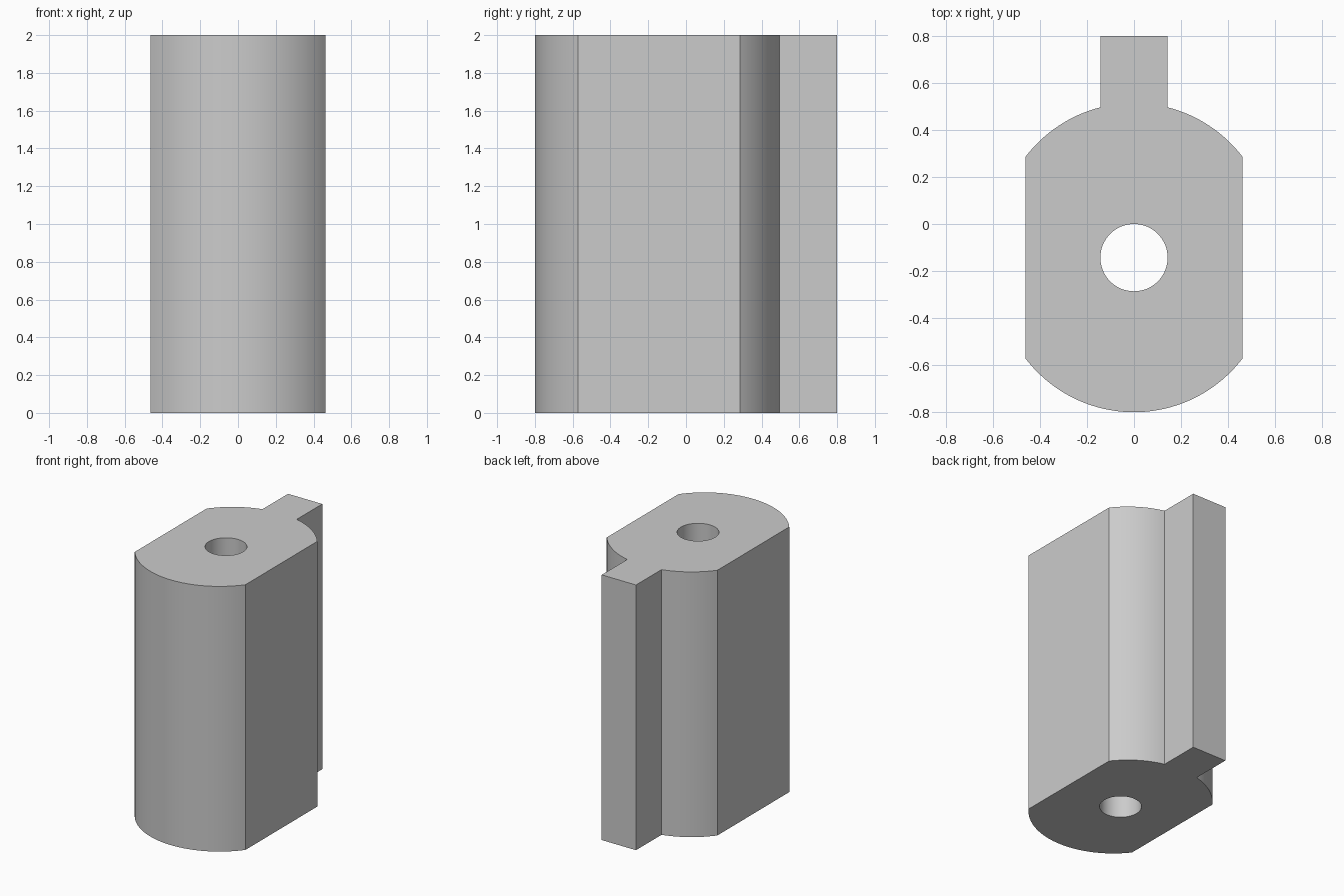
import bpy
import bmesh
from math import asin, sin, cos, pi, radians

cube = bpy.data.objects.get("Cube")
if cube:
    bpy.data.objects.remove(cube, do_unlink=True)

HEIGHT = 2.0
MID_Y = -0.143        # centre of the body and its bore
HALF_WIDTH = 0.462    # flat sides
ARC_RADIUS = 0.58     # rounded front and back
BODY_HALF = 0.657     # body half depth
KEY_HALF = 0.143      # half width of the back key
KEY_END = 0.8
BORE_RADIUS = 0.143


def arc(centre_y, start, end, steps):
    """Points on an arc, with angles measured from +y towards +x."""
    angles = [start + (end - start) * i / steps for i in range(steps + 1)]
    return [(ARC_RADIUS * sin(a), centre_y + ARC_RADIUS * cos(a)) for a in angles]


# Outer profile: right half from the key round to the front, then mirrored
offset = BODY_HALF - ARC_RADIUS
corner = asin(HALF_WIDTH / ARC_RADIUS)
half = [(KEY_HALF, KEY_END)]
half += arc(MID_Y + offset, asin(KEY_HALF / ARC_RADIUS), corner, 16)
half += arc(MID_Y - offset, pi - corner, pi, 24)
outline = half + [(-x, y) for x, y in reversed(half[:-1])]

# Bore profile
bore = [(BORE_RADIUS * cos(2 * pi * i / 64), MID_Y + BORE_RADIUS * sin(2 * pi * i / 64))
        for i in range(64)]

# Fill between the two loops and extrude upwards
bm = bmesh.new()
edges = []
for loop in (outline, bore):
    verts = [bm.verts.new((x, y, 0)) for x, y in loop]
    edges += [bm.edges.new((v, verts[i - 1])) for i, v in enumerate(verts)]
bmesh.ops.triangle_fill(bm, edges=edges, use_beauty=True)
result = bmesh.ops.extrude_face_region(bm, geom=bm.faces[:], use_keep_orig=True)
top = [g for g in result["geom"] if isinstance(g, bmesh.types.BMVert)]
bmesh.ops.translate(bm, verts=top, vec=(0, 0, HEIGHT))
bmesh.ops.recalc_face_normals(bm, faces=bm.faces[:])
mesh = bpy.data.meshes.new("keyed_body")
bm.to_mesh(mesh)
bm.free()

# Material
grey = bpy.data.materials.new("light grey")
grey.use_nodes = True
colour = (0.6, 0.6, 0.6, 1)
grey.diffuse_color = colour
grey.node_tree.nodes["Principled BSDF"].inputs["Base Color"].default_value = colour
mesh.materials.append(grey)

# Object with smooth arcs and sharp corners
body = bpy.data.objects.new("keyed_body", mesh)
bpy.context.collection.objects.link(body)
bpy.ops.object.select_all(action="DESELECT")
body.select_set(True)
bpy.context.view_layer.objects.active = body
bpy.ops.object.shade_smooth_by_angle(angle=radians(25))
